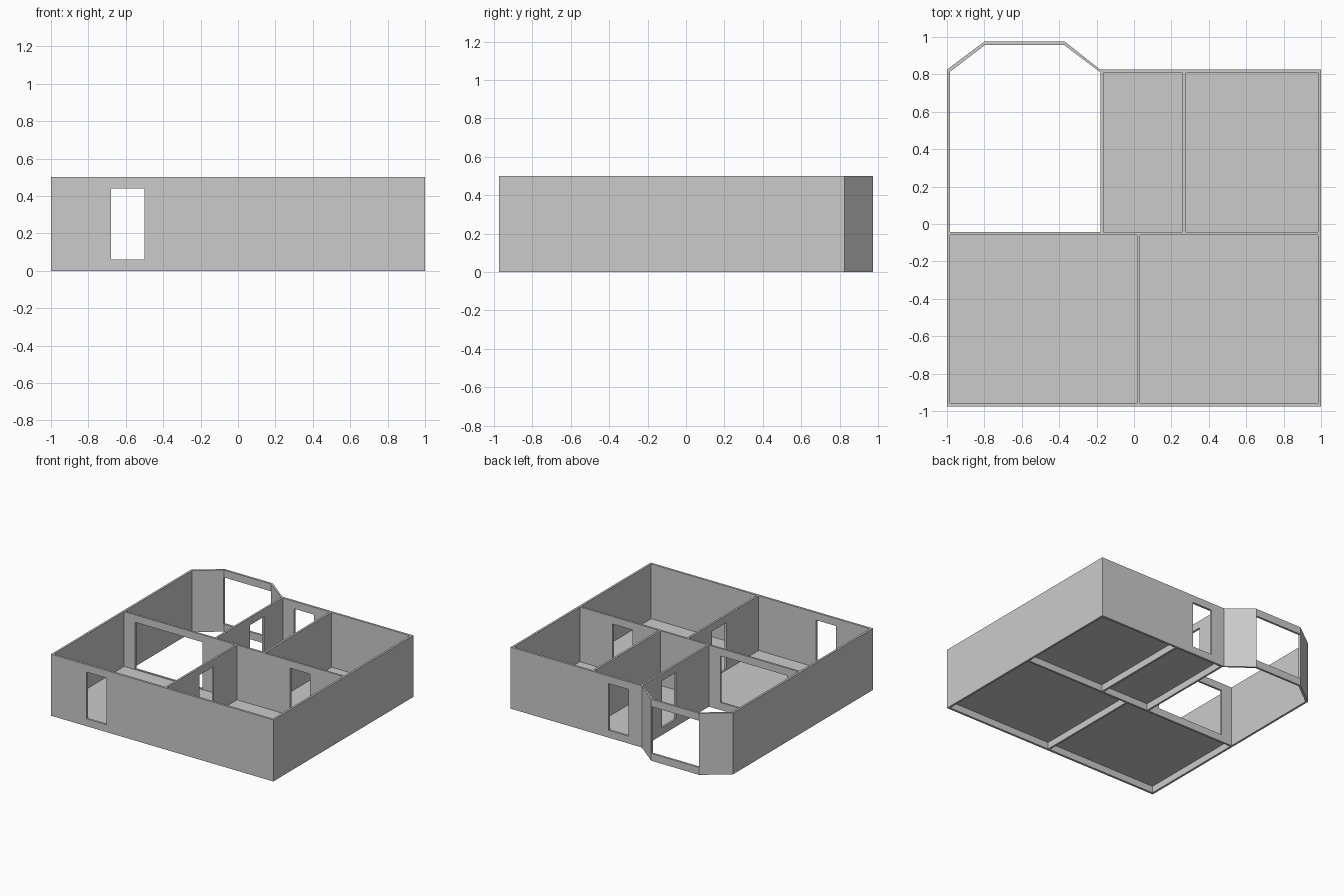
import bpy, bmesh

if "Cube" in bpy.data.objects:
    bpy.data.objects.remove(bpy.data.objects["Cube"])

H, SILL, HEAD = 0.5, 0.06, 0.44
BACK = 0.825


def prism(name, pts, z0, z1):
    """Extrude a plan outline (counter-clockwise) from z0 to z1."""
    bm = bmesh.new()
    face = bm.faces.new([bm.verts.new((x, y, z0)) for x, y in pts])
    if z1 > z0:
        ext = bmesh.ops.extrude_face_region(bm, geom=[face])
        verts = [v for v in ext["geom"] if isinstance(v, bmesh.types.BMVert)]
        bmesh.ops.translate(bm, verts=verts, vec=(0, 0, z1 - z0))
        bmesh.ops.recalc_face_normals(bm, faces=bm.faces)
    me = bpy.data.meshes.new(name)
    bm.to_mesh(me)
    bm.free()
    ob = bpy.data.objects.new(name, me)
    bpy.context.collection.objects.link(ob)
    return ob


def rect(x0, x1, y0, y1):
    return [(x0, y0), (x1, y0), (x1, y1), (x0, y1)]


# solid block with the bay at the back left
walls = prism("walls", [(-1, -0.975), (1, -0.975), (1, BACK), (-0.18, BACK),
                        (-0.37, 0.975), (-0.80, 0.975), (-1, BACK)], 0, H)

# rooms hollowed out of the block
rooms = {
    "front_left": rect(-0.983, 0.016, -0.957, -0.058),
    "front_right": rect(0.032, 0.983, -0.957, -0.058),
    "hall": rect(-0.162, 0.26, -0.042, 0.807),
    "back_right": rect(0.277, 0.983, -0.042, 0.807),
}
bay = [(-0.983, -0.042), (-0.178, -0.042), (-0.178, 0.81),
       (-0.376, 0.958), (-0.795, 0.958), (-0.983, 0.815)]
cutters = [prism("cut_" + n, p, -0.1, H + 0.1) for n, p in rooms.items()]
cutters.append(prism("cut_bay_room", bay, -0.1, H + 0.1))

# doors, wide passage and bay window
openings = {
    "front_door": rect(-0.68, -0.50, -1.0, -0.93),
    "wide_passage": rect(-0.885, -0.28, -0.08, -0.02),
    "inner_door": rect(0.51, 0.69, -0.08, -0.02),
    "divider_door": rect(0.0, 0.05, -0.54, -0.36),
    "hall_door": rect(-0.2, -0.14, 0.385, 0.565),
    "back_door": rect(-0.06, 0.12, 0.78, 0.85),
    "bay_window": rect(-0.798, -0.372, 0.95, 1.0),
}
cutters += [prism("cut_" + n, p, SILL, HEAD) for n, p in openings.items()]

for c in cutters:
    mod = walls.modifiers.new(c.name, 'BOOLEAN')
    mod.operation, mod.solver, mod.object = 'DIFFERENCE', 'EXACT', c

# bake the cuts and discard the cutters
dg = bpy.context.evaluated_depsgraph_get()
mesh = bpy.data.meshes.new_from_object(walls.evaluated_get(dg))
walls.modifiers.clear()
walls.data = mesh
for c in cutters:
    bpy.data.objects.remove(c)

# thin floors; the bay room is left open
for n, p in rooms.items():
    prism(n + "_floor", p, SILL - 0.005, SILL - 0.005)
